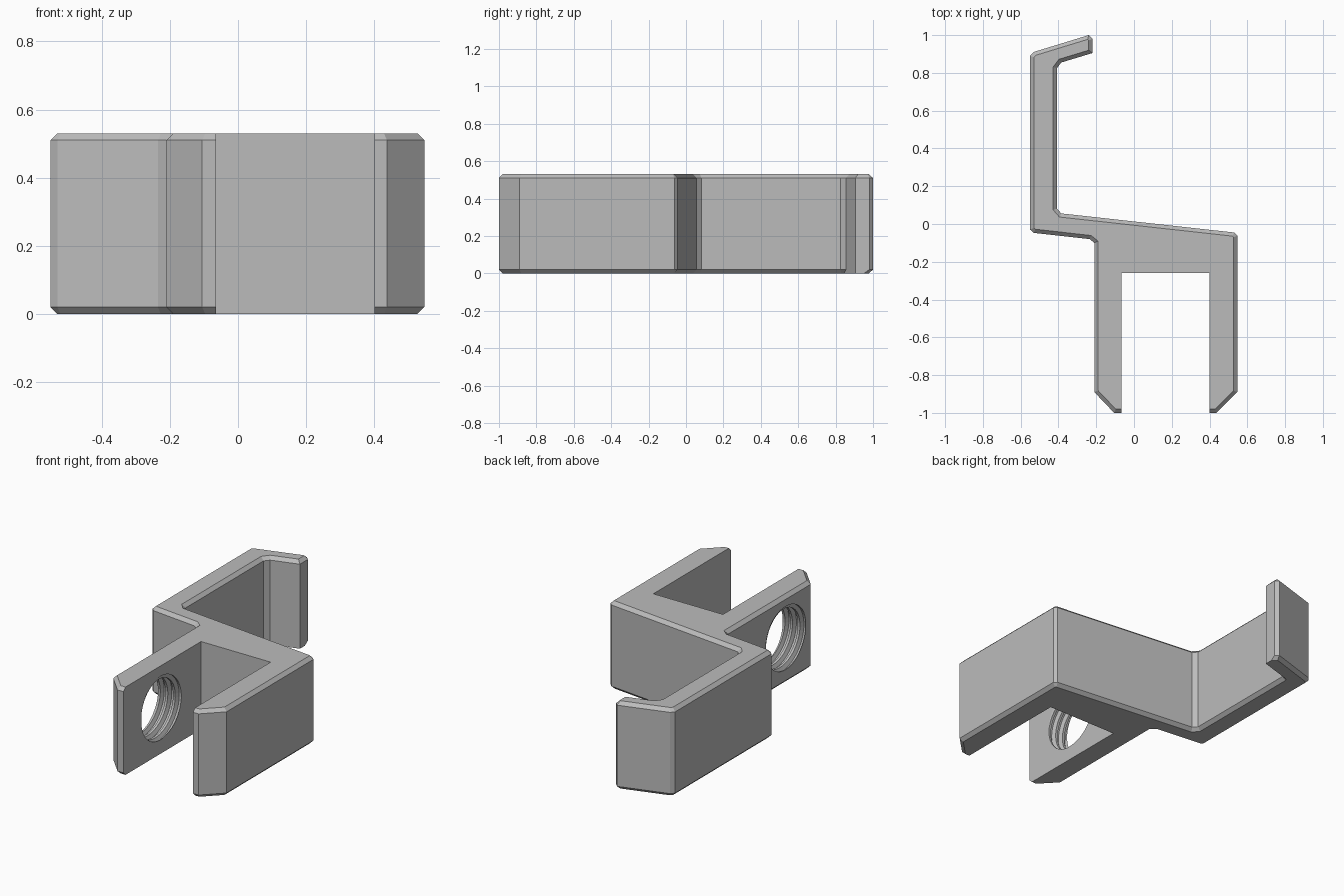
import bpy
import bmesh
from math import sin, cos, tau
from mathutils import Vector

cube = bpy.data.objects.get("Cube")
if cube:
    bpy.data.objects.remove(cube, do_unlink=True)

HEIGHT, CHAMFER = 0.53, 0.02

grey = bpy.data.materials.new("grey plastic")
grey.use_nodes = True
grey.diffuse_color = (0.5, 0.5, 0.5, 1)
grey.node_tree.nodes["Principled BSDF"].inputs["Base Color"].default_value = (0.5, 0.5, 0.5, 1)


def make_object(name, bm):
    bmesh.ops.recalc_face_normals(bm, faces=bm.faces[:])
    mesh = bpy.data.meshes.new(name)
    bm.to_mesh(mesh)
    bm.free()
    mesh.materials.append(grey)
    obj = bpy.data.objects.new(name, mesh)
    bpy.context.collection.objects.link(obj)
    return obj


def inset(points, widths):
    """Move each edge of a clockwise outline inwards by its own width."""
    result = []
    for i, p in enumerate(points):
        before = (p - points[i - 1]).normalized()
        after = (points[(i + 1) % len(points)] - p).normalized()
        n1, n2 = Vector((before.y, -before.x)), Vector((after.y, -after.x))
        a, b = widths[i - 1], widths[i]
        det = n1.x * n2.y - n1.y * n2.x
        result.append(p + Vector((a * n2.y - b * n1.y, b * n1.x - a * n2.x)) / det)
    return result


# Outline of the bracket, clockwise from the tip of the threaded arm
front_arm = [(-0.065, -1), (-0.105, -1), (-0.21, -0.89), (-0.21, -0.1), (-0.235, -0.08)]
hook_outside = [(-0.53, -0.047), (-0.55, -0.03), (-0.55, 0.89), (-0.53, 0.911), (-0.24, 1.0)]
hook_inside = [(-0.22, 0.98), (-0.22, 0.905), (-0.385, 0.855), (-0.408, 0.825),
               (-0.408, 0.082), (-0.385, 0.056)]
plain_arm = [(0.53, -0.045), (0.547, -0.062), (0.547, -0.89), (0.437, -1), (0.4, -1)]
slot = [(0.4, -0.26), (-0.065, -0.26)]
outline = [Vector(p) for p in front_arm + hook_outside + hook_inside + plain_arm + slot]

# The slot keeps sharp edges; the hook lip also does underneath
count = len(outline)
top_widths = [0 if i >= count - 3 else CHAMFER for i in range(count)]
lip = len(front_arm + hook_outside)
bottom_widths = [0 if i in (lip, lip + 1) else w for i, w in enumerate(top_widths)]

# Bracket body
bm = bmesh.new()
layers = [(inset(outline, bottom_widths), 0), (outline, CHAMFER),
          (outline, HEIGHT - CHAMFER), (inset(outline, top_widths), HEIGHT)]
rings = [[bm.verts.new((p.x, p.y, z)) for p in pts] for pts, z in layers]
for low, high in zip(rings, rings[1:]):
    for i in range(count):
        j = (i + 1) % count
        bm.faces.new((low[i], low[j], high[j], high[i]))
bm.faces.new(rings[0])
bm.faces.new(rings[-1])
bmesh.ops.remove_doubles(bm, verts=bm.verts[:], dist=0.0001)
bmesh.ops.dissolve_degenerate(bm, edges=bm.edges[:], dist=0.0001)
bracket = make_object("bracket", bm)

# Helical thread cutter for the screw hole
PITCH, TURNS, SEGMENTS = 0.05, 7, 48
tooth = [(0, 0.203), (0.3, 0.203), (0.5, 0.18), (0.8, 0.18)]
profile = [((turn + t) * PITCH, r) for turn in range(TURNS) for t, r in tooth]
bm = bmesh.new()
columns = []
for s in range(SEGMENTS):
    angle = tau * s / SEGMENTS
    columns.append([bm.verts.new((-0.33 + x + PITCH * s / SEGMENTS,
                                  -0.65 + r * cos(angle),
                                  HEIGHT / 2 + r * sin(angle))) for x, r in profile])
for s in range(SEGMENTS):
    last = s == SEGMENTS - 1
    a = columns[s]
    b = columns[0][len(tooth):] if last else columns[s + 1]
    for k in range(len(b) - 1):
        bm.faces.new((a[k], a[k + 1], b[k + 1], b[k]))
# The last column is shorter by one turn, so close both ends
ends = [e for e in bm.edges if e.is_boundary]
bmesh.ops.holes_fill(bm, edges=ends, sides=0)
bmesh.ops.triangulate(bm, faces=bm.faces[:])
cutter = make_object("thread_cutter", bm)
cutter.hide_render = True

# Cut the hole, apply it and discard the cutter
cut = bracket.modifiers.new("screw hole", "BOOLEAN")
cut.operation = "DIFFERENCE"
cut.solver = "EXACT"
cut.object = cutter
bpy.context.view_layer.objects.active = bracket
bracket.select_set(True)
bpy.ops.object.modifier_apply(modifier=cut.name)
bpy.data.objects.remove(cutter, do_unlink=True)
